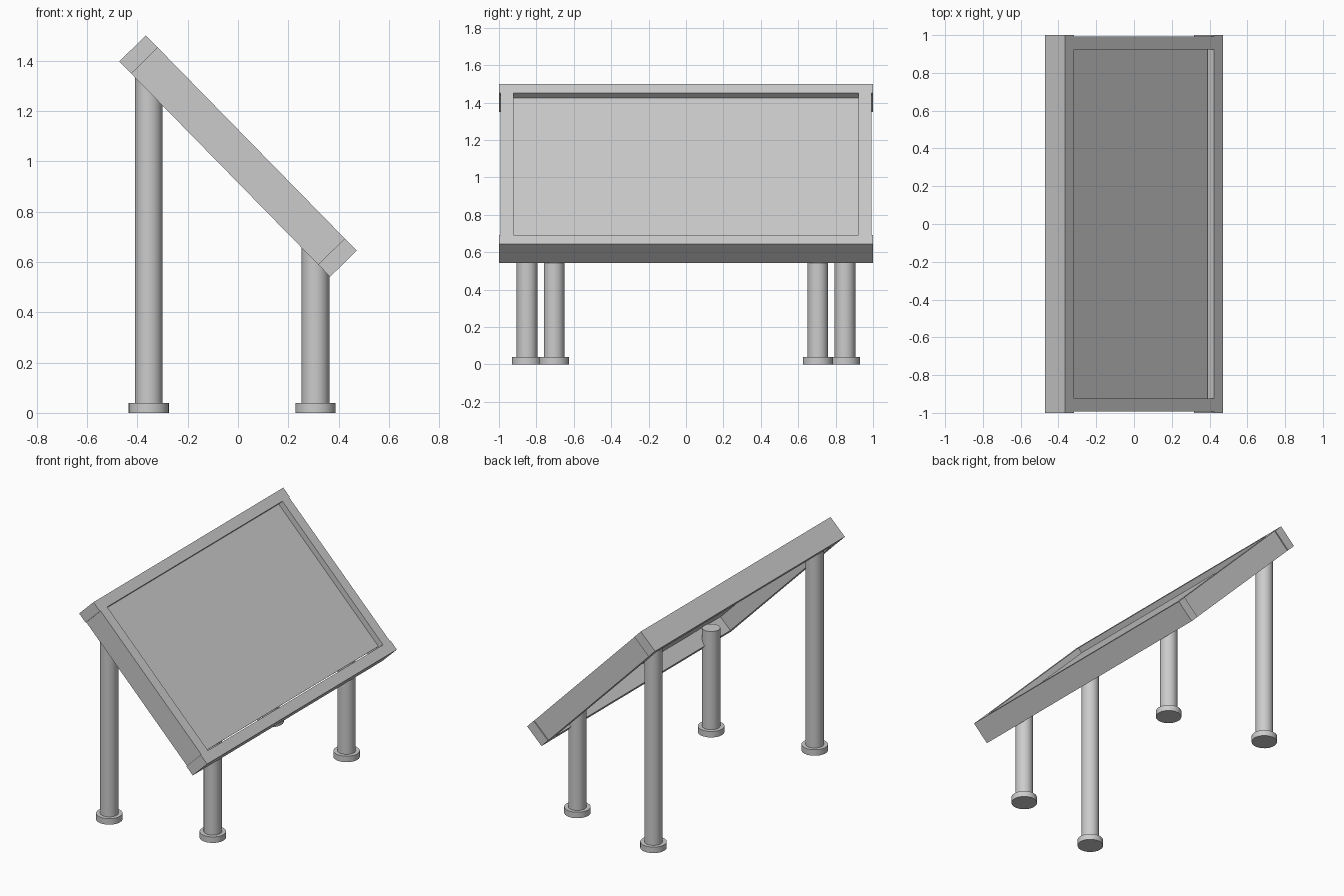
import bpy, bmesh
from math import radians
from mathutils import Matrix

if "Cube" in bpy.data.objects:
    bpy.data.objects.remove(bpy.data.objects["Cube"])

L, T = 1.198, 0.148          # slope length and thickness of the frame
RAIL = 0.068                 # rail width
TILT = Matrix.Translation((0, 0, 1.021)) @ Matrix.Rotation(radians(45.6), 4, 'Y')


def finish(name, bm):
    me = bpy.data.meshes.new(name)
    bm.to_mesh(me)
    bm.free()
    ob = bpy.data.objects.new(name, me)
    bpy.context.collection.objects.link(ob)
    return ob


def tilted_box(name, x0, x1, y0, y1, z0, z1):
    bm = bmesh.new()
    m = Matrix.Translation(((x0 + x1) / 2, (y0 + y1) / 2, (z0 + z1) / 2))
    bmesh.ops.create_cube(bm, size=1, matrix=TILT @ m @ Matrix.Diagonal((x1 - x0, y1 - y0, z1 - z0, 1)))
    return finish(name, bm)


def cylinder(name, x, y, r, z0, z1):
    bm = bmesh.new()
    bmesh.ops.create_cone(bm, cap_ends=True, segments=32, radius1=r, radius2=r, depth=z1 - z0,
                          matrix=Matrix.Translation((x, y, (z0 + z1) / 2)))
    ob = finish(name, bm)
    bpy.ops.object.select_all(action='DESELECT')
    ob.select_set(True)
    bpy.context.view_layer.objects.active = ob
    bpy.ops.object.shade_smooth_by_angle(angle=radians(40))
    return ob


# Full-width top and bottom rails
h, t, inner = L / 2, T / 2, L / 2 - RAIL
tilted_box("top_rail", -h, -inner, -1, 1, -t, t)
tilted_box("bottom_rail", inner, h, -1, 1, -t, t)

# Thin recessed panel with a small drain gap above the bottom rail
tilted_box("panel", -inner, inner - 0.01, -0.925, 0.925, t - 0.046, t - 0.038)

for s, side in ((-1, "front"), (1, "back")):
    # Side rails sit slightly inside the rail ends
    y0, y1 = sorted((s * 0.923, s * 0.993))
    tilted_box(side + "_side_rail", -inner, inner, y0, y1, -t, t)
    # Tall and short legs with round feet
    for kind, x, y, top in (("tall", -0.355, 0.85, 1.37), ("short", 0.308, 0.705, 0.695)):
        cylinder(f"{side}_{kind}_leg", x, s * y, 0.055, 0.03, top)
        cylinder(f"{side}_{kind}_foot", x, s * y, 0.08, 0, 0.04)
